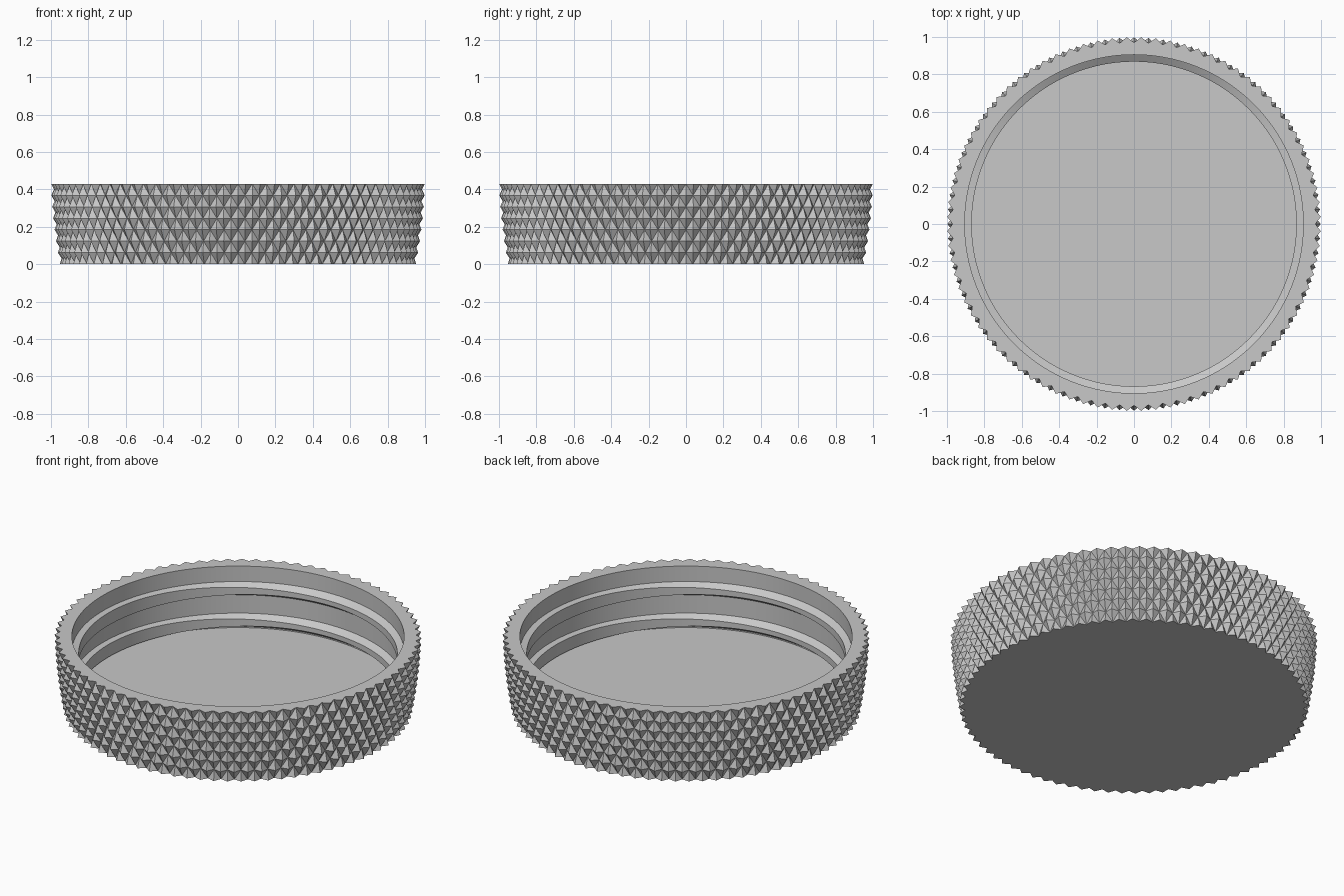
import bpy
import bmesh
import math

cube = bpy.data.objects.get("Cube")
if cube:
    bpy.data.objects.remove(cube, do_unlink=True)

TEETH = 80
SEGS = TEETH * 2
HEIGHT = 0.43
ROWS = 7
DEPTH = 0.03
BORE = 0.905       # inner wall radius
CREST = 0.868      # thread crest radius
HALF = 0.04        # half the thread height at the wall
FLOOR = 0.06

grey = bpy.data.materials.new("grey plastic")
grey.use_nodes = True
colour = (0.58, 0.58, 0.58, 1)
grey.diffuse_color = colour
grey.node_tree.nodes["Principled BSDF"].inputs["Base Color"].default_value = colour


def ring(bm, radius_at, z_at):
    verts = []
    for i in range(SEGS):
        a = 2 * math.pi * i / SEGS
        r = radius_at(i)
        verts.append(bm.verts.new((r * math.cos(a), r * math.sin(a), z_at(a))))
    return verts


def flat_ring(bm, r, z):
    return ring(bm, lambda i: r, lambda a: z)


def bridge(bm, low, high):
    for i in range(SEGS):
        j = (i + 1) % SEGS
        bm.faces.new((low[i], low[j], high[j], high[i]))


def finish(bm, name):
    mesh = bpy.data.meshes.new(name)
    bm.to_mesh(mesh)
    bm.free()
    mesh.materials.append(grey)
    obj = bpy.data.objects.new(name, mesh)
    bpy.context.collection.objects.link(obj)
    return obj


# Knurled shell: checkerboard of peaks and valleys, split along the valleys
bm = bmesh.new()
rings = []
for k in range(ROWS + 1):
    t = k / ROWS
    peak = 1.0 - 0.047 * (1 - t) ** 1.7
    rings.append(ring(bm, lambda i: peak - DEPTH * ((i + k) % 2),
                      lambda a: HEIGHT * t))
for k in range(ROWS):
    low, high = rings[k], rings[k + 1]
    for i in range(SEGS):
        j = (i + 1) % SEGS
        a, b, c, d = low[i], low[j], high[j], high[i]
        if (i + k) % 2:
            bm.faces.new((a, b, c))
            bm.faces.new((a, c, d))
        else:
            bm.faces.new((a, b, d))
            bm.faces.new((b, c, d))

# Flat underside and flat rim
bm.faces.new(rings[0][::-1])
bridge(bm, rings[-1], flat_ring(bm, BORE, HEIGHT))
finish(bm, "knurled_shell")


# Threaded liner: two ridges, flat-topped at the sides, sloped front and back
def bevel(a):
    return 0.002 + 0.024 * math.sin(a) ** 2


bm = bmesh.new()
loops = [flat_ring(bm, BORE, HEIGHT)]
for mid in (0.297, 0.107):
    loops.append(flat_ring(bm, BORE, mid + HALF))
    loops.append(ring(bm, lambda i: CREST, lambda a: mid + HALF - bevel(a)))
    loops.append(ring(bm, lambda i: CREST, lambda a: mid - HALF + bevel(a)))
    loops.append(flat_ring(bm, BORE, mid - HALF))
loops.append(flat_ring(bm, BORE, FLOOR))
for upper, lower in zip(loops, loops[1:]):
    bridge(bm, upper, lower)
bm.faces.new(loops[-1])
liner = finish(bm, "threaded_liner")
bpy.ops.object.select_all(action='DESELECT')
liner.select_set(True)
bpy.context.view_layer.objects.active = liner
bpy.ops.object.shade_smooth_by_angle(angle=math.radians(20))
